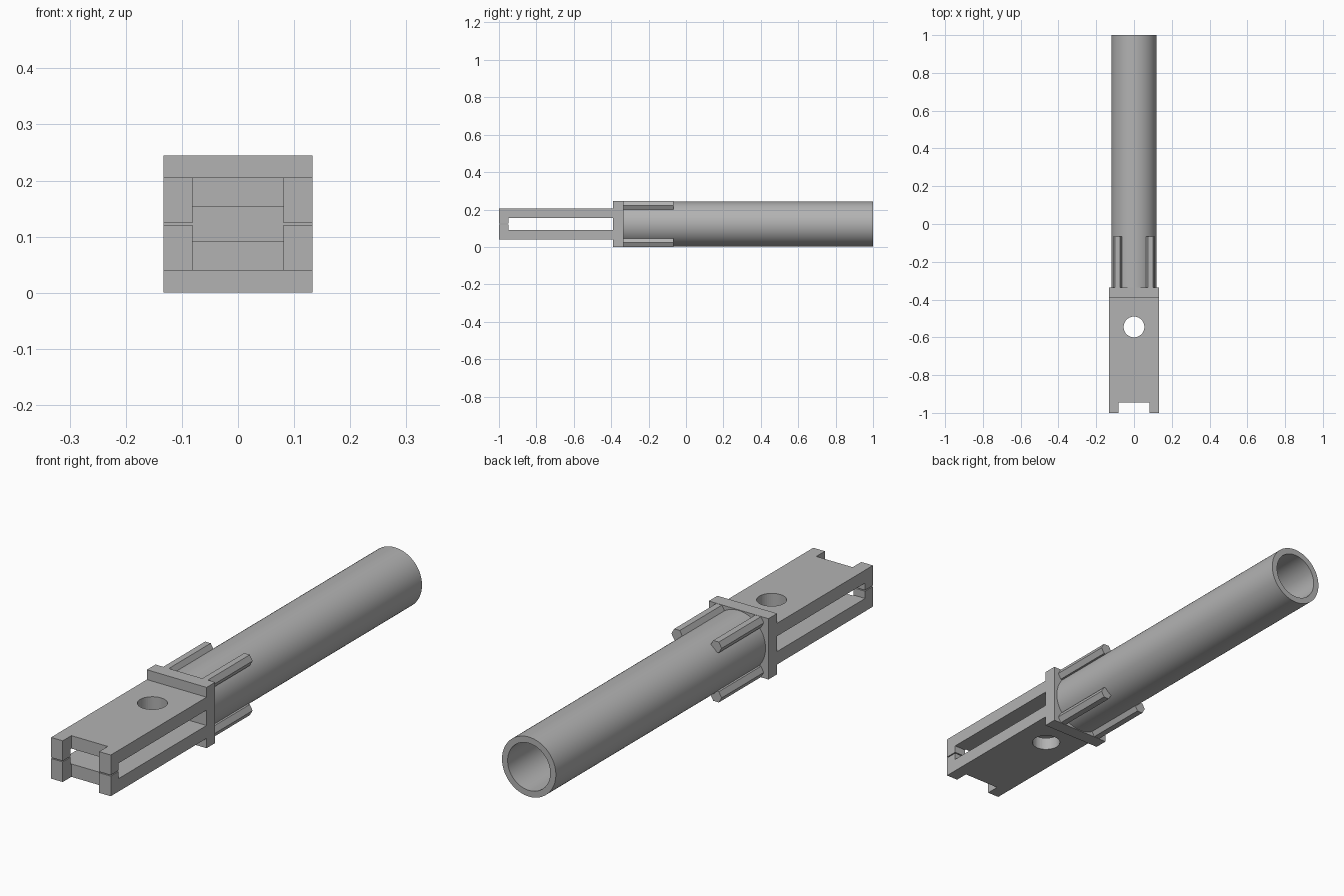
import bpy, bmesh, math
from mathutils import Matrix, Vector

if "Cube" in bpy.data.objects:
    bpy.data.objects.remove(bpy.data.objects["Cube"], do_unlink=True)

MID = 0.1225          # height of the long axis
HALF_W = 0.133        # half width of the clamp
FLANGE_BACK = -0.335

grey = bpy.data.materials.new("plain_grey")
grey.use_nodes = True
colour = (0.45, 0.45, 0.45, 1)
grey.diffuse_color = colour
grey.node_tree.nodes["Principled BSDF"].inputs["Base Color"].default_value = colour


def finish(name, bm, smooth=False):
    bmesh.ops.recalc_face_normals(bm, faces=bm.faces)
    mesh = bpy.data.meshes.new(name)
    bm.to_mesh(mesh)
    bm.free()
    mesh.materials.append(grey)
    ob = bpy.data.objects.new(name, mesh)
    bpy.context.collection.objects.link(ob)
    if smooth:
        smooth_edges(ob)
    return ob


def smooth_edges(ob):
    bpy.ops.object.select_all(action="DESELECT")
    ob.select_set(True)
    bpy.context.view_layer.objects.active = ob
    bpy.ops.object.shade_smooth_by_angle(angle=math.radians(30))


def prism(name, points, direction):
    """Extrude a closed outline along a direction."""
    bm = bmesh.new()
    face = bm.faces.new([bm.verts.new(p) for p in points])
    ext = bmesh.ops.extrude_face_region(bm, geom=[face], use_keep_orig=True)
    moved = [g for g in ext["geom"] if isinstance(g, bmesh.types.BMVert)]
    bmesh.ops.translate(bm, verts=moved, vec=Vector(direction))
    return finish(name, bm)


def box(name, x0, x1, y0, y1, z0, z1):
    outline = [(x0, y0, z0), (x1, y0, z0), (x1, y1, z0), (x0, y1, z0)]
    return prism(name, outline, (0, 0, z1 - z0))


# Cutter for the bolt hole
bm = bmesh.new()
bmesh.ops.create_cone(bm, cap_ends=True, segments=48, radius1=0.055, radius2=0.055,
                      depth=0.6, matrix=Matrix.Translation((0, -0.545, MID)))
cutter = finish("hole_cutter", bm)
cutter.hide_render = True
cutter.hide_viewport = True
cutter.display_type = "WIRE"

# Two notched arms with touching tips
right_half = [(HALF_W, -0.385), (HALF_W, -1), (0.081, -1), (0.081, -0.945)]
outline = right_half + [(-x, y) for x, y in reversed(right_half)]
for side, sign in (("upper", 1), ("lower", -1)):
    inner, outer = MID + sign * 0.031, MID + sign * 0.083
    arm = prism(side + "_arm", [(x, y, inner) for x, y in outline],
                (0, 0, outer - inner))
    hole = arm.modifiers.new("bolt_hole", "BOOLEAN")
    hole.operation = "DIFFERENCE"
    hole.solver = "EXACT"
    hole.object = cutter
    smooth_edges(arm)
    for hand, s in (("left", 1), ("right", -1)):
        box(f"{side}_{hand}_tip", s * 0.081, s * HALF_W, -1, -0.95,
            MID + sign * 0.002, inner)

# Flange between the arms and the tube
box("flange", -HALF_W, HALF_W, -0.39, FLANGE_BACK, 0, 2 * MID)

# Hollow tube, turned from its wall section
bm = bmesh.new()
section = [(0.095, FLANGE_BACK), (0.095, 1), (0.12, 1), (0.12, FLANGE_BACK)]
ring = [bm.verts.new((r, y, MID)) for r, y in section]
edges = [bm.edges.new((ring[i], ring[i - 1])) for i in range(4)]
bmesh.ops.spin(bm, geom=ring + edges, cent=(0, 0, MID), axis=(0, 1, 0),
               angle=math.tau, steps=72, use_merge=True)
bmesh.ops.remove_doubles(bm, verts=bm.verts, dist=0.0001)
finish("tube", bm, smooth=True)

# Four hexagonal prongs around the tube
for level, sz in (("upper", 1), ("lower", -1)):
    for hand, sx in (("left", 1), ("right", -1)):
        hexagon = [(sx * 0.087 + 0.025 * math.cos(a), FLANGE_BACK,
                    MID + sz * 0.1 + 0.025 * math.sin(a))
                   for a in (i * math.pi / 3 for i in range(6))]
        prism(f"{level}_{hand}_prong", hexagon, (0, 0.268, 0))
